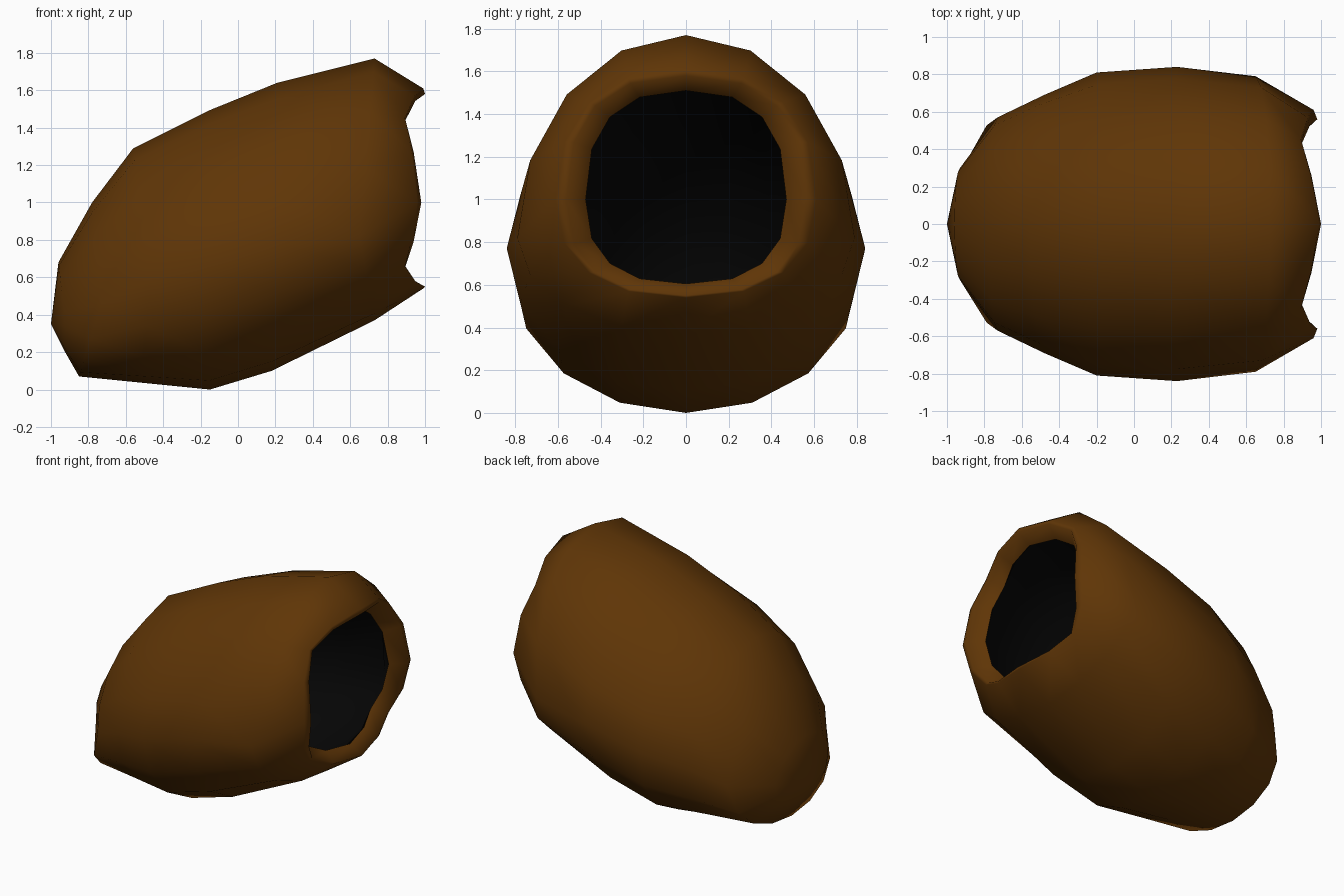
import bpy, bmesh, math

if "Cube" in bpy.data.objects:
    bpy.data.objects.remove(bpy.data.objects["Cube"])

SIDES = 16


def material(name, rgb):
    m = bpy.data.materials.new(name)
    m.diffuse_color = (*rgb, 1)
    m.use_nodes = True
    m.node_tree.nodes["Principled BSDF"].inputs["Base Color"].default_value = m.diffuse_color
    return m


def ring(top, bottom, side, up=1.0, down=1.0, wide=1.0, dip=0.0):
    """Cross-section through a top (x, z), bottom (x, z) and side (x, y, z) point."""
    pts = []
    for i in range(SIDES):
        a = 2 * math.pi * i / SIDES
        c, s = math.cos(a), math.sin(a)
        end, power = (top, up) if c >= 0 else (bottom, down)
        w = abs(c) ** power
        x = side[0] + (end[0] - side[0]) * w - dip * math.sin(2 * a) ** 2
        y = math.copysign(abs(s) ** wide, s) * side[1] if abs(s) > 1e-6 else 0
        pts.append((x, y, side[2] + (end[1] - side[2]) * w))
    return pts


def skin(name, rings, pole, mat, inward=False):
    """Bridge the rings in order and close the last one to a pole."""
    bm = bmesh.new()
    loops = [[bm.verts.new(p) for p in r] for r in rings]
    tip = bm.verts.new(pole)
    for a, b in zip(loops, loops[1:]):
        for i in range(SIDES):
            j = (i + 1) % SIDES
            bm.faces.new((a[i], a[j], b[j], b[i]))
    for i in range(SIDES):
        bm.faces.new((loops[-1][i], loops[-1][(i + 1) % SIDES], tip))
    bm.normal_update()
    # Orient the shell: the pole fan faces -x outside, +x inside
    fan_x = sum(f.normal.x for f in tip.link_faces)
    if (fan_x > 0) != inward:
        bmesh.ops.reverse_faces(bm, faces=bm.faces[:])
    me = bpy.data.meshes.new(name)
    bm.to_mesh(me)
    bm.free()
    for p in me.polygons:
        p.use_smooth = True
    me.materials.append(mat)
    ob = bpy.data.objects.new(name, me)
    bpy.context.collection.objects.link(ob)
    return ob


brown = material("brown_shell", (0.115, 0.036, 0.002))
black = material("dark_lining", (0.002, 0.002, 0.002))

# Body sections from the mouth to the rounded back end:
# top, bottom, side, upper fullness, lower fullness
body = [
    ((0.73, 1.77), (0.73, 0.37), (0.65, 0.79, 0.82), 1.0, 1.0),
    ((0.21, 1.64), (0.18, 0.10), (0.23, 0.84, 0.77), 1.3, 1.0),
    ((-0.16, 1.49), (-0.15, 0.0), (-0.20, 0.81, 0.66), 1.25, 0.95),
    ((-0.56, 1.29), (-0.50, 0.035), (-0.48, 0.69, 0.58), 1.2, 0.85),
    ((-0.78, 1.00), (-0.85, 0.07), (-0.73, 0.57, 0.46), 1.15, 0.75),
    ((-0.96, 0.68), (-0.93, 0.21), (-0.93, 0.30, 0.42), 1.0, 1.0),
]

# Mouth rings: inner lip, crest and outer edge, dipping at the corners
lip = ring((0.90, 1.51), (0.90, 0.605), (0.88, 0.47, 1.0), 0.8, 0.8, 0.8, 0.08)
crest = ring((1.0, 1.58), (1.0, 0.55), (0.98, 0.56, 1.0), 0.8, 0.8, 0.8, 0.10)
edge = ring((0.99, 1.61), (0.99, 0.54), (0.96, 0.61, 1.0), 0.85, 0.85, 0.85, 0.09)

skin("outer_shell", [lip, crest, edge] + [ring(*s) for s in body],
     (-1.0, 0, 0.35), brown)


# Dark hollow lining, a slightly shrunken copy of the body
def shrink(section, t=0.11):
    (tx, tz), (bx, bz), (sx, sy, sz), up, down = section
    return ((tx + 0.05, tz - t), (bx + 0.05, bz + t), (sx + 0.05, sy - t, sz), up, down)


skin("inner_lining", [lip] + [ring(*shrink(s)) for s in body],
     (-0.89, 0, 0.40), black, inward=True)
